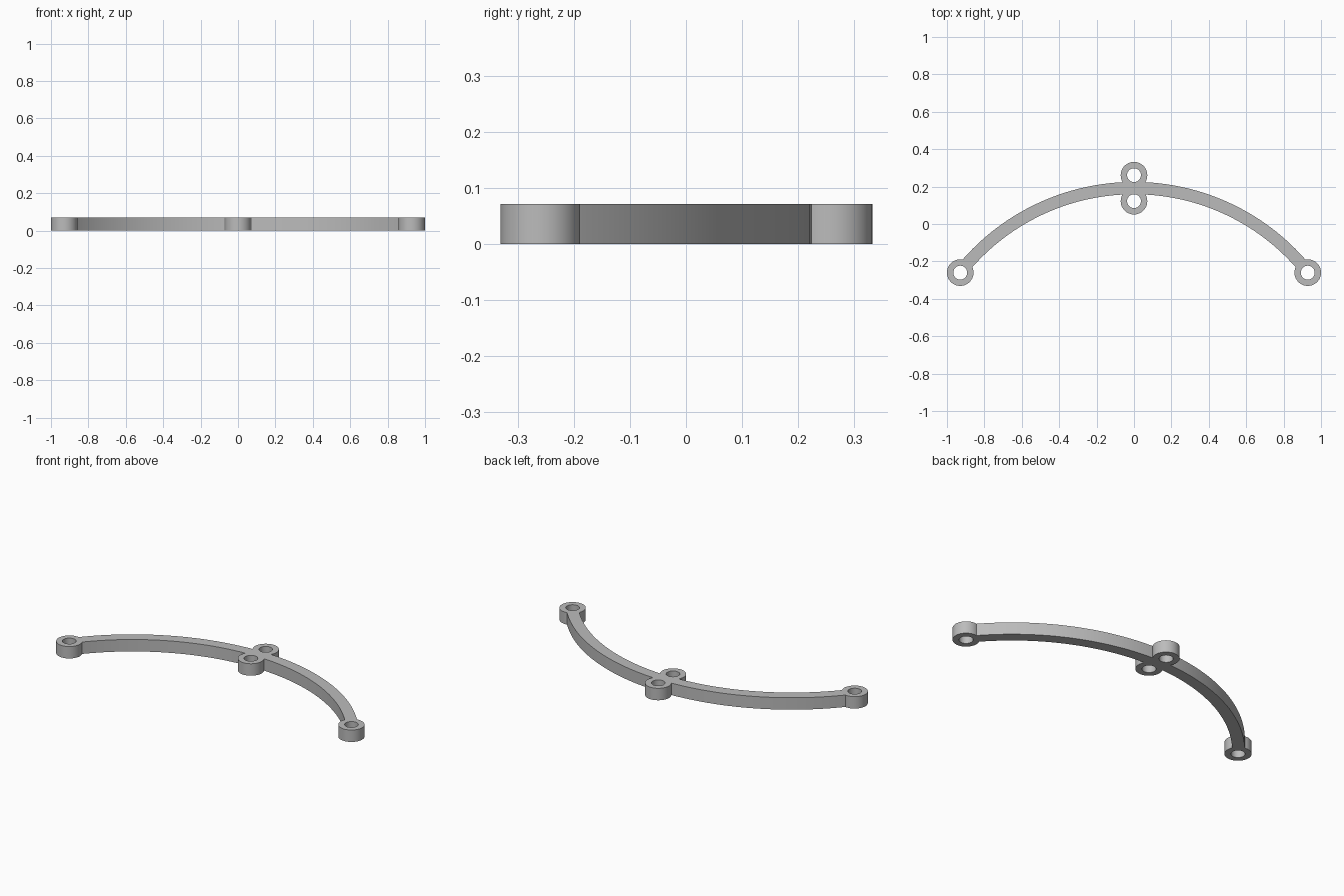
import bpy, bmesh
from math import sin, cos, asin, pi, radians

cube = bpy.data.objects.get("Cube")
if cube:
    bpy.data.objects.remove(cube, do_unlink=True)

HEIGHT = 0.071
RING, HOLE = 0.071, 0.037
ARC_R, ARC_TOP, HALF_W = 1.186, 0.192, 0.033
END_X = 0.929
END_Y = -0.26
EYES = [(-END_X, END_Y), (END_X, END_Y), (0, 0.261), (0, 0.122)]

grey = bpy.data.materials.new("plain_grey")
grey.use_nodes = True
colour = (0.5, 0.5, 0.5, 1)
grey.diffuse_color = colour
grey.node_tree.nodes["Principled BSDF"].inputs["Base Color"].default_value = colour


def prism(name, outline, z0, z1):
    """Extrude a flat outline between two heights."""
    bm = bmesh.new()
    face = bm.faces.new([bm.verts.new((x, y, z0)) for x, y in outline])
    top = bmesh.ops.extrude_face_region(bm, geom=[face])["geom"]
    bmesh.ops.translate(bm, vec=(0, 0, z1 - z0),
                        verts=[v for v in top if isinstance(v, bmesh.types.BMVert)])
    bmesh.ops.recalc_face_normals(bm, faces=bm.faces)
    mesh = bpy.data.meshes.new(name)
    bm.to_mesh(mesh)
    bm.free()
    mesh.materials.append(grey)
    obj = bpy.data.objects.new(name, mesh)
    bpy.context.collection.objects.link(obj)
    return obj


def circle(x, y, r, n=64):
    return [(x + r * cos(2 * pi * i / n), y + r * sin(2 * pi * i / n)) for i in range(n)]


def combine(target, other, operation):
    mod = target.modifiers.new(operation.lower(), "BOOLEAN")
    mod.operation, mod.object, mod.solver = operation, other, "EXACT"
    other.hide_render = True
    other.hide_set(True)


# Curved bar, running from one end eye to the other
half = asin(END_X / ARC_R)
steps = 64
angles = [half * (2 * i / steps - 1) for i in range(steps + 1)]


def arc(r):
    return [(r * sin(a), ARC_TOP - ARC_R + r * cos(a)) for a in angles]


bar = prism("curved_bar", arc(ARC_R + HALF_W) + arc(ARC_R - HALF_W)[::-1], 0, HEIGHT)

# Round eyes joined on, then bored through
helpers = []
for radius, z0, z1, op in ((RING, 0, HEIGHT, "UNION"),
                           (HOLE, -0.1, HEIGHT + 0.1, "DIFFERENCE")):
    for x, y in EYES:
        tool = prism("eye_body" if op == "UNION" else "eye_bore", circle(x, y, radius), z0, z1)
        combine(bar, tool, op)
        helpers.append(tool)

# Bake the joins and remove the helper solids
bpy.context.view_layer.objects.active = bar
bar.select_set(True)
for mod in list(bar.modifiers):
    bpy.ops.object.modifier_apply(modifier=mod.name)
for tool in helpers:
    bpy.data.objects.remove(tool, do_unlink=True)
bpy.ops.object.shade_smooth_by_angle(angle=radians(30))
